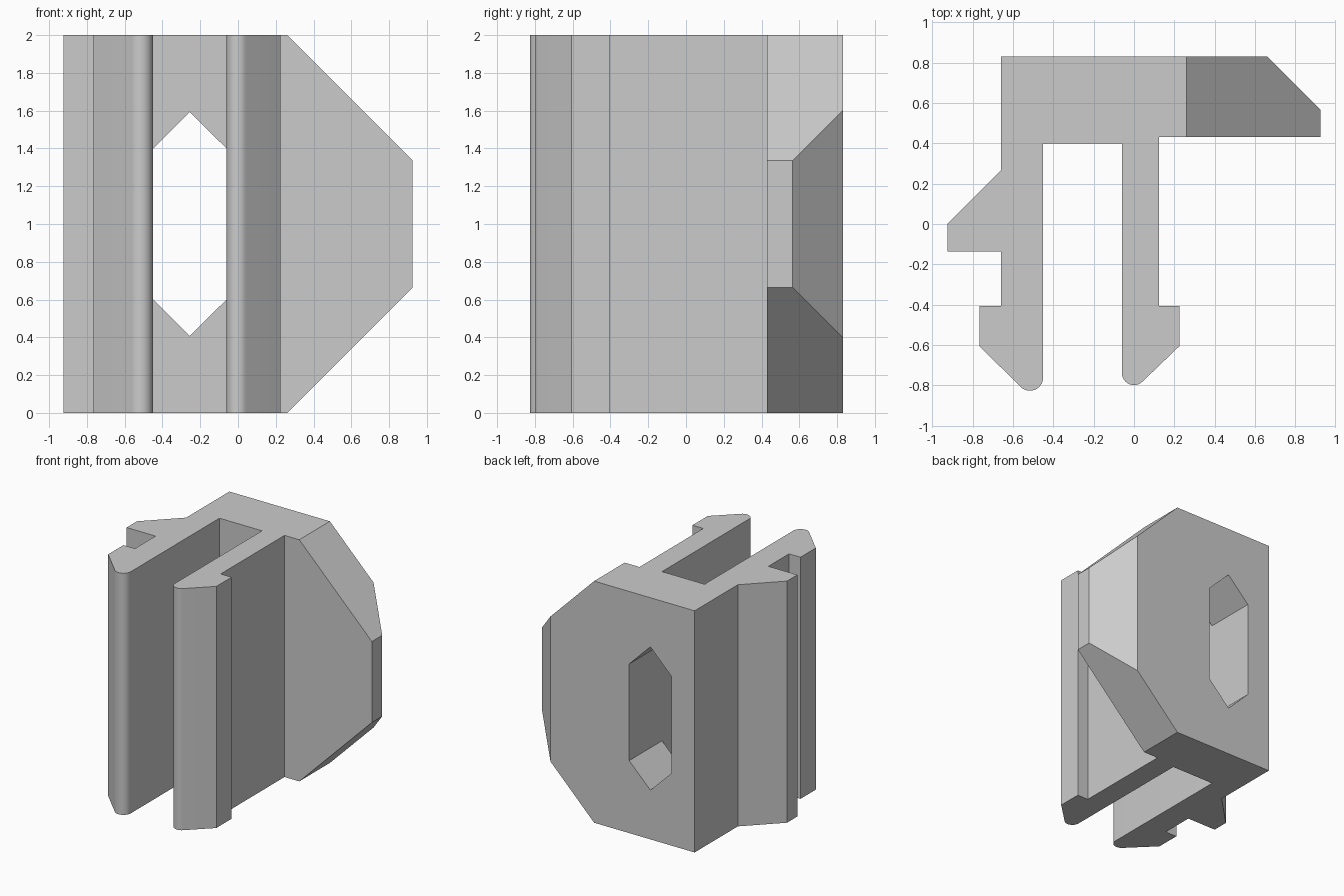
import bpy, bmesh
from math import cos, sin, radians
from mathutils import Vector

cube = bpy.data.objects.get("Cube")
if cube:
    bpy.data.objects.remove(cube, do_unlink=True)

grey = bpy.data.materials.new("plain grey")
grey.use_nodes = True
colour = (0.6, 0.6, 0.6, 1)
grey.diffuse_color = colour
grey.node_tree.nodes["Principled BSDF"].inputs["Base Color"].default_value = colour

HEIGHT = 2.0


def prism(name, points, direction, cuts=()):
    """Extrude a closed outline, then trim it with planes (point, normal)."""
    bm = bmesh.new()
    face = bm.faces.new([bm.verts.new(p) for p in points])
    result = bmesh.ops.extrude_face_region(bm, geom=[face])
    moved = [v for v in result["geom"] if isinstance(v, bmesh.types.BMVert)]
    bmesh.ops.translate(bm, verts=moved, vec=direction)
    for point, normal in cuts:
        geom = bm.verts[:] + bm.edges[:] + bm.faces[:]
        cut = bmesh.ops.bisect_plane(bm, geom=geom, plane_co=point,
                                     plane_no=normal, clear_outer=True)
        rim = [e for e in cut["geom_cut"] if isinstance(e, bmesh.types.BMEdge)]
        bmesh.ops.holes_fill(bm, edges=rim)
    bmesh.ops.recalc_face_normals(bm, faces=bm.faces)
    mesh = bpy.data.meshes.new(name)
    bm.to_mesh(mesh)
    bm.free()
    obj = bpy.data.objects.new(name, mesh)
    bpy.context.collection.objects.link(obj)
    mesh.materials.append(grey)
    return obj


def tip(cx, cy, r, start, end, steps=12):
    """Rounded end of a clip leg."""
    angles = [radians(start + (end - start) * i / steps) for i in range(steps + 1)]
    return [(cx + r * cos(a), cy + r * sin(a)) for a in angles]


# Clip profile: back plate, stop rib and two hooked legs
profile = [(-0.66, 0.83), (-0.66, 0.265), (-0.925, 0), (-0.925, -0.135),
           (-0.66, -0.135), (-0.66, -0.405), (-0.765, -0.405), (-0.765, -0.605)]
profile += tip(-0.516, -0.76, 0.066, 225, 360)
profile += [(-0.45, 0.4), (-0.06, 0.4)]
profile += tip(0, -0.738, 0.06, 180, 315)
profile += [(0.225, -0.605), (0.225, -0.405), (0.125, -0.405), (0.125, 0.43),
            (0.925, 0.43), (0.925, 0.565), (0.66, 0.83)]

# The side wing is trimmed at 45 degrees at its top and bottom
trims = [(Vector((0.26, 0, HEIGHT)), Vector((1, 0, 1))),
         (Vector((0.26, 0, 0)), Vector((1, 0, -1)))]
clip = prism("clip_body", [(x, y, 0) for x, y in profile], (0, 0, HEIGHT), trims)

# Pointed slot through the back plate
left, right = -0.449, -0.061
middle = (left + right) / 2
slot = [(left, 0.6), (middle, 0.407), (right, 0.6),
        (right, 1.4), (middle, 1.593), (left, 1.4)]
cutter = prism("slot_cutter", [(x, 0.3, z) for x, z in slot], (0, 0.7, 0))
cutter.hide_render = True

boolean = clip.modifiers.new("slot", "BOOLEAN")
boolean.operation = "DIFFERENCE"
boolean.solver = "EXACT"
boolean.object = cutter

bpy.ops.object.select_all(action="DESELECT")
clip.select_set(True)
bpy.context.view_layer.objects.active = clip
bpy.ops.object.modifier_apply(modifier="slot")
bpy.data.objects.remove(cutter, do_unlink=True)
bpy.ops.object.shade_smooth_by_angle(angle=radians(30))
